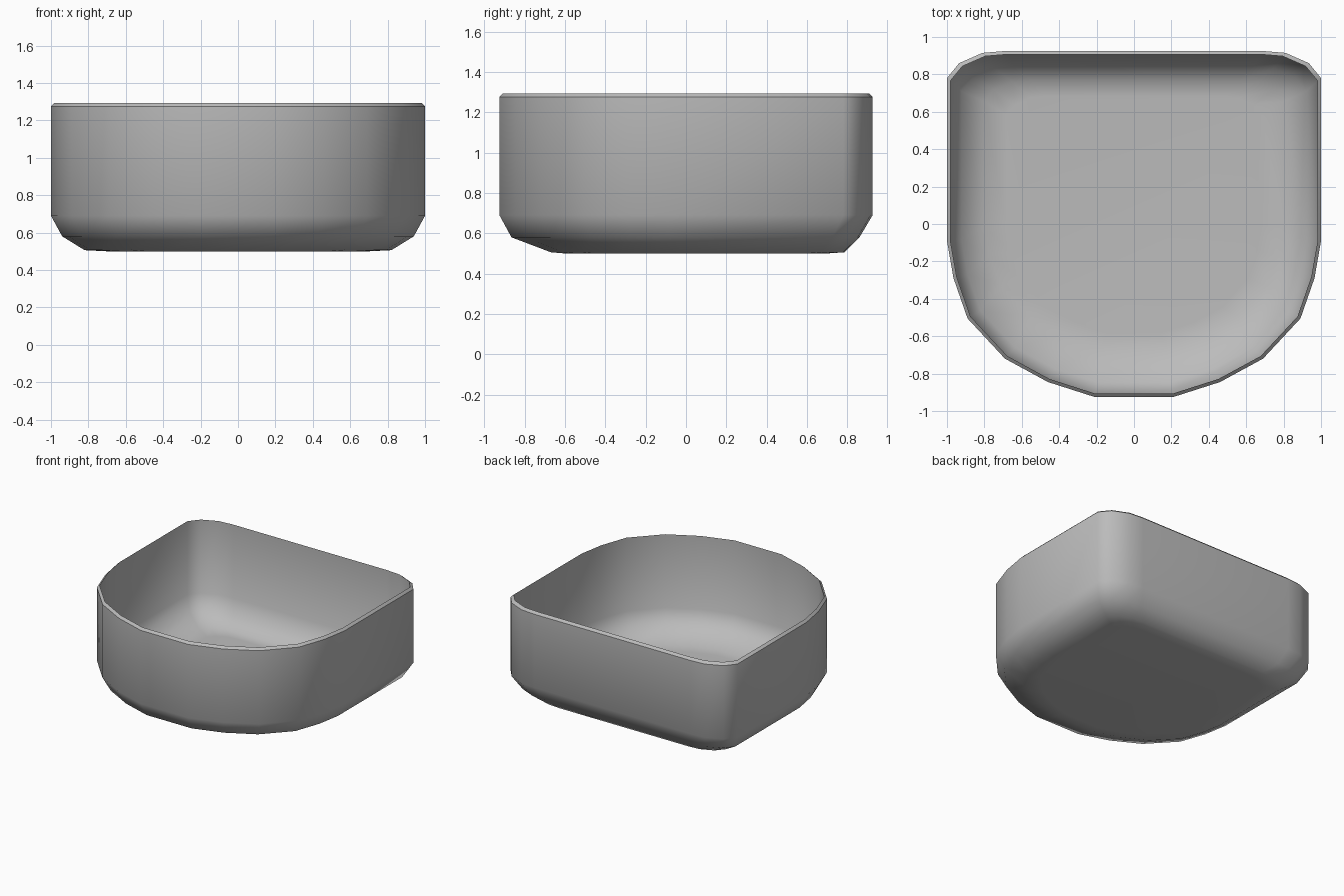
import bpy
import bmesh

if "Cube" in bpy.data.objects:
    bpy.data.objects.remove(bpy.data.objects["Cube"], do_unlink=True)

# Left half of the D-shaped outline, front to back
HALF = [(0.21, -0.925), (0.46, -0.845), (0.69, -0.72), (0.89, -0.505),
        (0.965, -0.29), (1.0, -0.09), (1.0, 0.78), (0.935, 0.86),
        (0.81, 0.915), (0.69, 0.925)]
OUTLINE = HALF + [(-x, y) for x, y in reversed(HALF)]
DEPTH = 0.925
WALL = 0.018

# Outer wall levels, bottom to rim: height, half width, front y, back y
LEVELS = [(0.50, 0.70, -0.60, 0.70),
          (0.506, 0.82, -0.67, 0.785),
          (0.58, 0.94, -0.865, 0.86),
          (0.69, 1.0, -DEPTH, DEPTH),
          (1.275, 1.0, -DEPTH, DEPTH)]


def add_ring(bm, z, half_width, front, back):
    """Fit the outline to the given extents at height z."""
    middle, reach = (front + back) / 2, (back - front) / 2
    return [bm.verts.new((x * half_width, middle + y / DEPTH * reach, z))
            for x, y in OUTLINE]


def inner(level):
    z, w, f, b = level
    return z + WALL, w - WALL, f + WALL, b - WALL


def bridge(bm, low, high):
    n = len(low)
    for i in range(n):
        j = (i + 1) % n
        bm.faces.new((low[i], low[j], high[j], high[i]))


# Open tray: outside up, over the sloping rim, then inside down
bm = bmesh.new()
sections = LEVELS + [inner(level) for level in reversed(LEVELS)]
rings = [add_ring(bm, *section) for section in sections]
for low, high in zip(rings, rings[1:]):
    bridge(bm, low, high)
bm.faces.new(list(reversed(rings[0])))
bm.faces.new(rings[-1])
bmesh.ops.recalc_face_normals(bm, faces=bm.faces)

# Smooth sides with crisp rim edges
for face in bm.faces:
    face.smooth = True
for ring in rings[len(LEVELS) - 1:len(LEVELS) + 1]:
    members = set(ring)
    for edge in bm.edges:
        if edge.verts[0] in members and edge.verts[1] in members:
            edge.smooth = False

mesh = bpy.data.meshes.new("tray")
bm.to_mesh(mesh)
bm.free()
tray = bpy.data.objects.new("tray", mesh)
bpy.context.collection.objects.link(tray)

# Plain grey finish
grey = bpy.data.materials.new("plain grey")
grey.use_nodes = True
colour = (0.5, 0.5, 0.5, 1.0)
grey.diffuse_color = colour
grey.node_tree.nodes["Principled BSDF"].inputs["Base Color"].default_value = colour
mesh.materials.append(grey)
